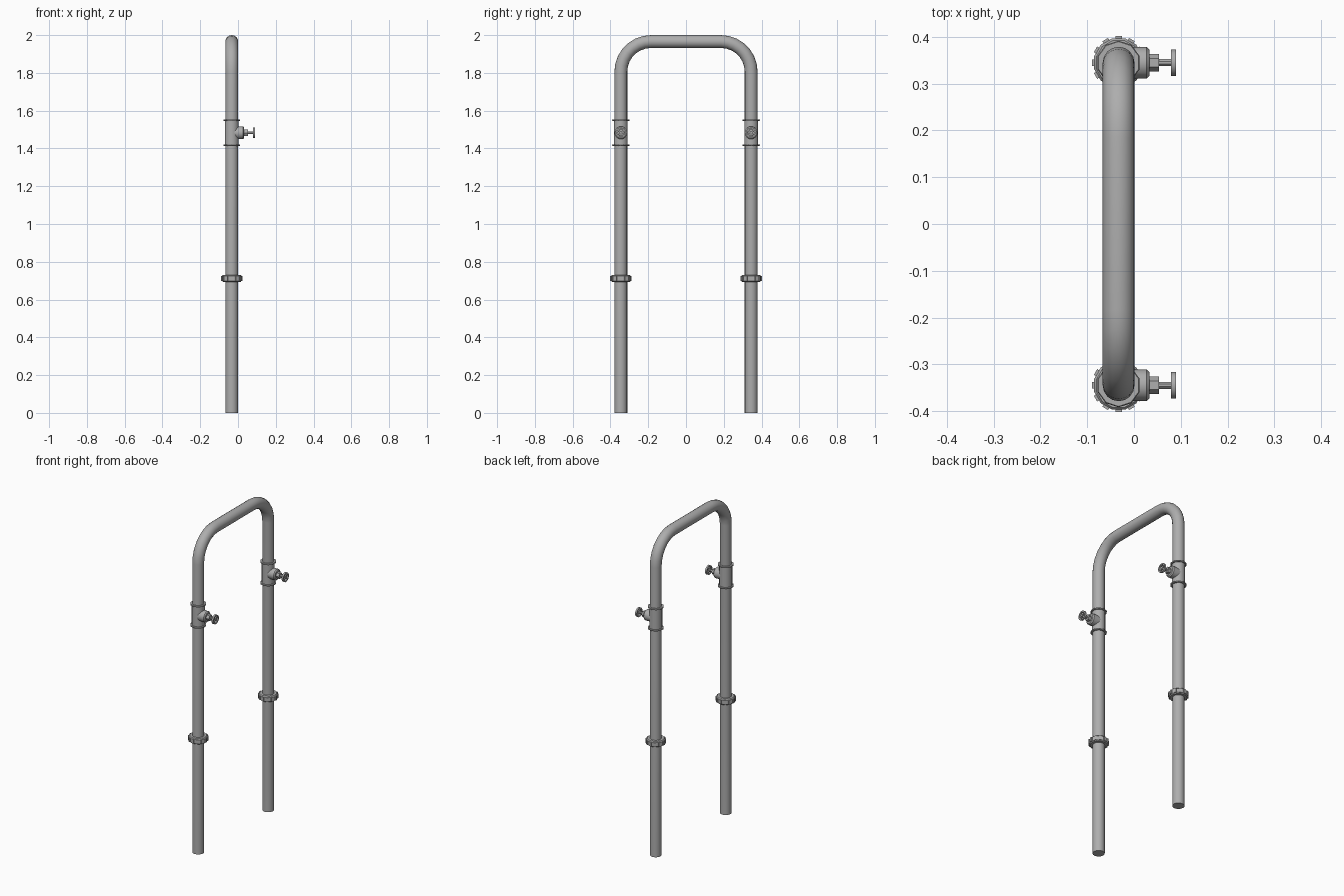
import bpy, bmesh, math
from mathutils import Vector, Matrix

if "Cube" in bpy.data.objects:
    bpy.data.objects.remove(bpy.data.objects["Cube"])

PIPE_X, PIPE_Y, PIPE_R = -0.033, 0.345, 0.034
TOP, BEND = 1.966, 0.16
VALVE_Z = 1.483

steel = bpy.data.materials.new("grey_steel")
steel.use_nodes = True
steel.diffuse_color = (0.42, 0.42, 0.42, 1)
steel.node_tree.nodes["Principled BSDF"].inputs["Base Color"].default_value = (0.42, 0.42, 0.42, 1)


def finish(bm, name, angle=40):
    """Turn a bmesh into a shaded object."""
    bmesh.ops.recalc_face_normals(bm, faces=bm.faces)
    mesh = bpy.data.meshes.new(name)
    bm.to_mesh(mesh)
    bm.free()
    mesh.materials.append(steel)
    obj = bpy.data.objects.new(name, mesh)
    bpy.context.collection.objects.link(obj)
    bpy.ops.object.select_all(action="DESELECT")
    obj.select_set(True)
    bpy.context.view_layer.objects.active = obj
    bpy.ops.object.shade_smooth_by_angle(angle=math.radians(angle))
    return obj


def skin(bm, rings, closed=False):
    """Bridge successive vertex rings, capping the ends if open."""
    n = len(rings[0])
    pairs = list(zip(rings, rings[1:]))
    if closed:
        pairs.append((rings[-1], rings[0]))
    for a, b in pairs:
        for i in range(n):
            j = (i + 1) % n
            bm.faces.new((a[i], a[j], b[j], b[i]))
    if not closed:
        bm.faces.new(rings[0])
        bm.faces.new(rings[-1])


def lathe(name, profile, origin, sides=12, axis="Z", closed=False, angle=40):
    """Revolve (radius, height) points about the z or x axis."""
    bm = bmesh.new()
    turn = Matrix.Rotation(math.pi / 2, 4, "Y") if axis == "X" else Matrix()
    place = Matrix.Translation(origin) @ turn
    rings = []
    for r, h in profile:
        ring = []
        for i in range(sides):
            a = math.tau * (i + 0.5) / sides
            ring.append(bm.verts.new(place @ Vector((r * math.cos(a), r * math.sin(a), h))))
        rings.append(ring)
    skin(bm, rings, closed)
    return finish(bm, name, angle)


def box(name, size, origin, rotation):
    bm = bmesh.new()
    matrix = Matrix.Translation(origin) @ rotation @ Matrix.Diagonal((*size, 1))
    bmesh.ops.create_cube(bm, size=1, matrix=matrix)
    return finish(bm, name)


# Bent main pipe: path in the yz plane with its tangent angle
path = [(-PIPE_Y, 0, math.pi / 2)]
for side in (-1, 1):
    for i in range(8):
        t = i / 7 * math.pi / 2
        a = math.pi - t if side < 0 else math.pi / 2 - t
        path.append((side * (PIPE_Y - BEND) + BEND * math.cos(a),
                     TOP - BEND + BEND * math.sin(a), a - math.pi / 2))
path.append((PIPE_Y, 0, -math.pi / 2))
bm = bmesh.new()
rings = []
for y, z, tangent in path:
    normal = Vector((0, -math.sin(tangent), math.cos(tangent)))
    rings.append([bm.verts.new(Vector((PIPE_X, y, z))
                  + PIPE_R * (Vector((1, 0, 0)) * math.cos(math.tau * k / 16)
                              + normal * math.sin(math.tau * k / 16))) for k in range(16)])
skin(bm, rings)
finish(bm, "main_pipe")

for label, y in (("front", -PIPE_Y), ("back", PIPE_Y)):
    centre = Vector((PIPE_X, y, 0))
    # Union coupling with grip lugs
    lathe(label + "_coupling", [(0.033, 0.694), (0.049, 0.694), (0.054, 0.699), (0.054, 0.724),
          (0.049, 0.73), (0.033, 0.73)], centre, 12, angle=25)
    for k in range(12):
        turn = Matrix.Rotation(math.tau * k / 12, 4, "Z")
        box(label + "_coupling_lug", (0.008, 0.014, 0.026),
            centre + turn @ Vector((0.053, 0, 0.712)), turn)
    # Tee body with thin end collars
    lathe(label + "_valve_body", [(0.037, 1.415), (0.037, 1.553)], centre, 16)
    for z in (1.418, 1.55):
        lathe(label + "_valve_collar", [(0.045, z - 0.004), (0.047, z), (0.045, z + 0.004)],
              centre, 10, angle=25)
    # Side outlet, bonnet nut and stem
    hub = Vector((0, y, VALVE_Z))
    lathe(label + "_valve_outlet", [(0.034, -0.033), (0.034, 0.027), (0.028, 0.033)],
          hub, 14, "X")
    lathe(label + "_bonnet_nut", [(0.019, 0.031), (0.019, 0.053)], hub, 6, "X", angle=25)
    lathe(label + "_valve_stem", [(0.008, 0.05), (0.008, 0.089)], hub, 8, "X")
    # Handwheel rim and spokes
    lathe(label + "_wheel_rim", [(0.029, 0.079), (0.029, 0.09), (0.021, 0.09), (0.021, 0.079)],
          hub, 12, "X", closed=True)
    for k in range(2):
        box(label + "_wheel_spoke", (0.006, 0.048, 0.007), hub + Vector((0.0845, 0, 0)),
            Matrix.Rotation(math.pi / 2 * k + math.pi / 4, 4, "X"))
